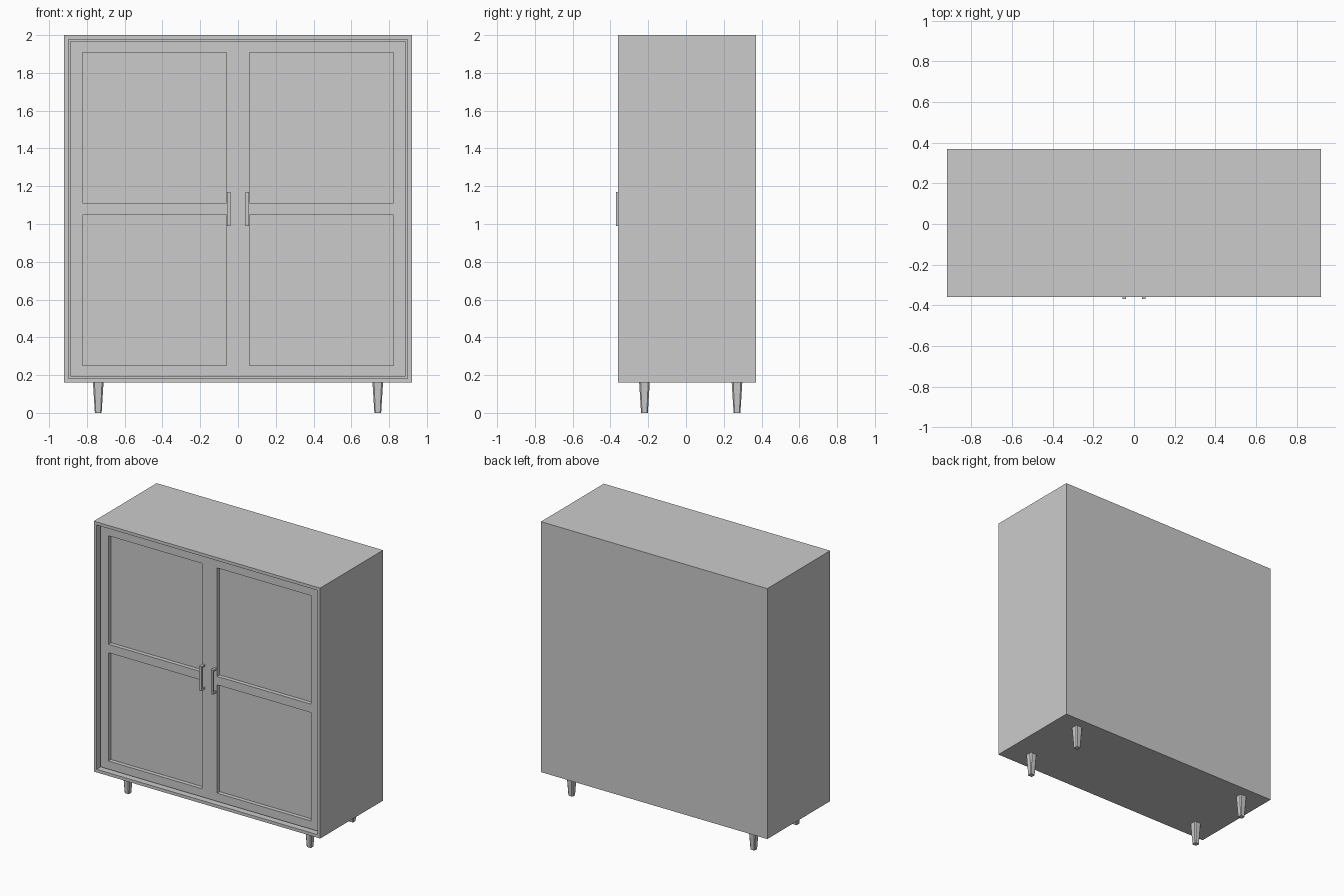
import bpy, bmesh

if "Cube" in bpy.data.objects:
    bpy.data.objects.remove(bpy.data.objects["Cube"])

FRONT, BACK = -0.36, 0.37       # carcass depth
DOOR_Y, PANEL_Y = -0.33, -0.30  # door face and recessed panel face


def finish(name, bm, mirror=False, fix_normals=True):
    if fix_normals:
        bmesh.ops.recalc_face_normals(bm, faces=bm.faces[:])
    mesh = bpy.data.meshes.new(name)
    bm.to_mesh(mesh)
    bm.free()
    obj = bpy.data.objects.new(name, mesh)
    bpy.context.collection.objects.link(obj)
    if mirror:
        mod = obj.modifiers.new("Mirror", 'MIRROR')
        mod.use_mirror_merge = False
    return obj


# Carcass: box with a shallow opening in the front
bm = bmesh.new()
bmesh.ops.create_cube(bm, size=1)
for v in bm.verts:
    v.co.x *= 1.84
    v.co.y = FRONT if v.co.y < 0 else BACK
    v.co.z = 0.16 if v.co.z < 0 else 2.0
bm.normal_update()
front = min(bm.faces, key=lambda f: f.calc_center_median().y)
bmesh.ops.inset_region(bm, faces=[front], thickness=0.032)
walls = bmesh.ops.extrude_face_region(bm, geom=[front])
bmesh.ops.translate(bm, vec=(0, 0.065, 0),
                    verts=[g for g in walls["geom"] if isinstance(g, bmesh.types.BMVert)])
if front.is_valid:
    bmesh.ops.delete(bm, geom=[front], context='FACES_ONLY')
finish("carcass", bm)

# Doors: raised stiles and rails around two recessed panels each
xs = [0, 0.061, 0.823, 0.888]
zs = [0.192, 0.252, 1.048, 1.11, 1.907, 1.968]
bm = bmesh.new()
grid = [[bm.verts.new((x, PANEL_Y, z)) for z in zs] for x in xs]
frame = []
for i in range(len(xs) - 1):
    for j in range(len(zs) - 1):
        face = bm.faces.new((grid[i][j], grid[i + 1][j],
                             grid[i + 1][j + 1], grid[i][j + 1]))
        if not (i == 1 and j in (1, 3)):
            frame.append(face)
raised = bmesh.ops.extrude_face_region(bm, geom=frame)
bmesh.ops.translate(bm, vec=(0, DOOR_Y - PANEL_Y, 0),
                    verts=[g for g in raised["geom"] if isinstance(g, bmesh.types.BMVert)])
frame = [f for f in frame if f.is_valid]
if frame:
    bmesh.ops.delete(bm, geom=frame, context='FACES')
finish("panelled_doors", bm, mirror=True, fix_normals=False)

# Handles: C-shaped pulls beside the centre line
profile = [(DOOR_Y, 0.99), (-0.37, 0.99), (-0.37, 1.17), (DOOR_Y, 1.17),
           (DOOR_Y, 1.157), (-0.358, 1.157), (-0.358, 1.003), (DOOR_Y, 1.003)]
bm = bmesh.new()
side = bm.faces.new([bm.verts.new((0.039, y, z)) for y, z in profile])
pull = bmesh.ops.extrude_face_region(bm, geom=[side], use_keep_orig=True)
bmesh.ops.translate(bm, vec=(0.018, 0, 0),
                    verts=[g for g in pull["geom"] if isinstance(g, bmesh.types.BMVert)])
finish("door_handles", bm, mirror=True)


# Legs: tapered square posts with chamfered corners
def leg_pair(name, y):
    bm = bmesh.new()
    rings = []
    for z, r in ((0.0, 0.018), (0.16, 0.028)):
        c = r * 0.7
        ring = [(r, -c), (r, c), (c, r), (-c, r), (-r, c), (-r, -c), (-c, -r), (c, -r)]
        rings.append([bm.verts.new((0.74 + a, y + b, z)) for a, b in ring])
    low, high = rings
    for i in range(8):
        k = (i + 1) % 8
        bm.faces.new((low[i], low[k], high[k], high[i]))
    bm.faces.new(low[::-1])
    bm.faces.new(high)
    finish(name, bm, mirror=True)


leg_pair("front_legs", -0.22)
leg_pair("back_legs", 0.27)
